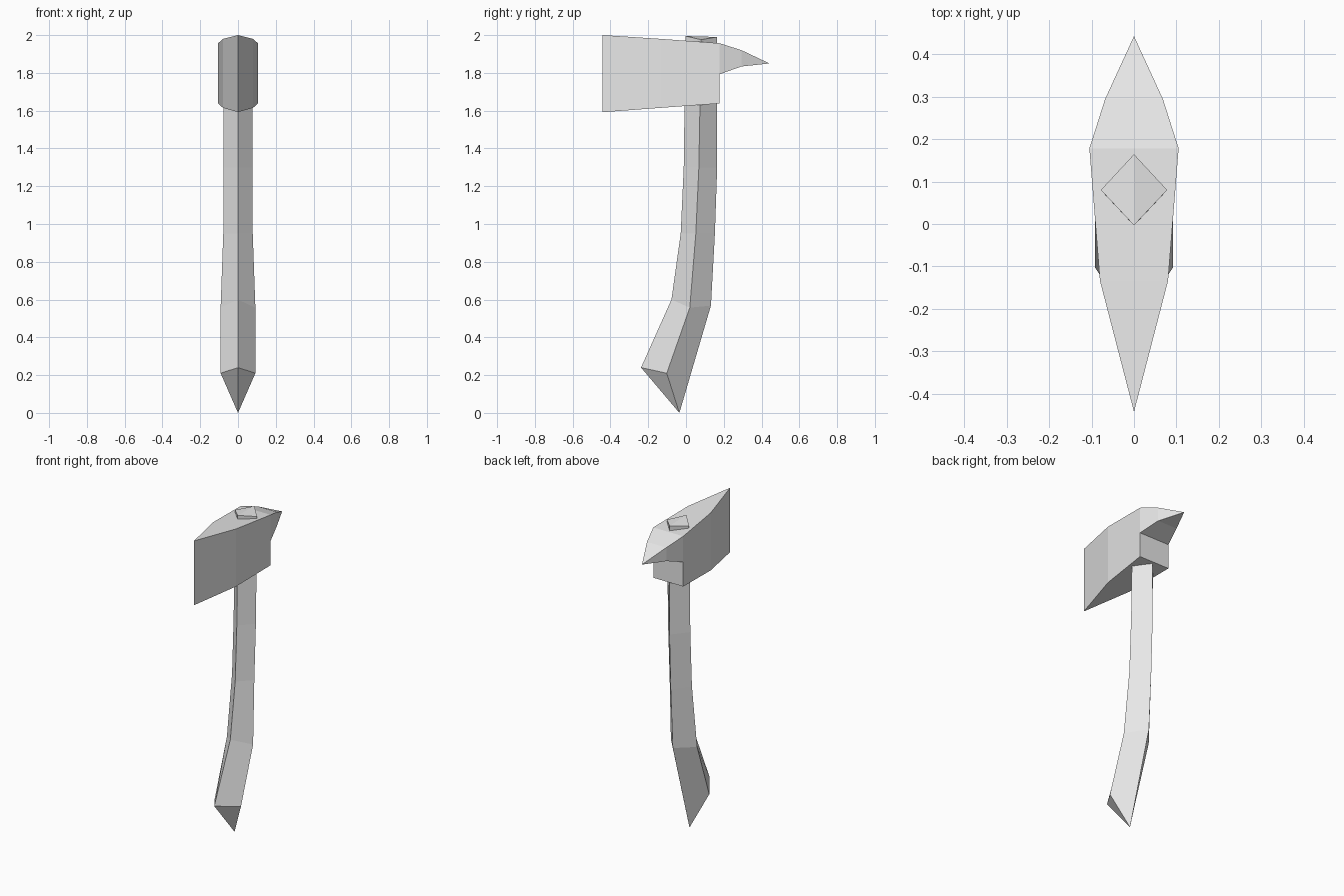
import bpy
import bmesh

default_cube = bpy.data.objects.get("Cube")
if default_cube:
    bpy.data.objects.remove(default_cube, do_unlink=True)

GREY = (0.8, 0.8, 0.8, 1.0)
grey = bpy.data.materials.new("plain_grey")
grey.use_nodes = True
grey.diffuse_color = GREY
grey.node_tree.nodes["Principled BSDF"].inputs["Base Color"].default_value = GREY


def skin(bm, rings):
    """Join four-point rings with quads."""
    for a, b in zip(rings, rings[1:]):
        for i in range(4):
            j = (i + 1) % 4
            bm.faces.new((a[i], a[j], b[j], b[i]))


def finish(name, bm):
    bmesh.ops.remove_doubles(bm, verts=bm.verts, dist=0.0005)
    bmesh.ops.recalc_face_normals(bm, faces=bm.faces)
    mesh = bpy.data.meshes.new(name)
    bm.to_mesh(mesh)
    bm.free()
    mesh.materials.append(grey)
    obj = bpy.data.objects.new(name, mesh)
    bpy.context.collection.objects.link(obj)
    return obj


# Handle: bent diamond section, each row is front (y, z), side (y, z), back (y, z), half width
handle_rows = [
    ((-0.003, 1.995), (0.08, 1.976), (0.164, 1.99), 0.078),
    ((-0.012, 1.3), (0.068, 1.3), (0.165, 1.3), 0.078),
    ((-0.028, 0.95), (0.052, 0.95), (0.153, 0.95), 0.078),
    ((-0.077, 0.6), (0.02, 0.557), (0.132, 0.568), 0.092),
    ((-0.238, 0.24), (-0.102, 0.21), (-0.035, 0.0), 0.092),
]
bm = bmesh.new()
rings = []
for front, side, back, w in handle_rows:
    points = [(0, *front), (w, *side), (0, *back), (-w, *side)]
    rings.append([bm.verts.new(p) for p in points])
skin(bm, rings)
# End caps creased from front to back
for f, l, b, r in (rings[0], rings[-1]):
    bm.faces.new((f, l, b))
    bm.faces.new((f, b, r))
finish("handle", bm)


def head_ring(bm, y, w, low, high):
    return [bm.verts.new(p) for p in
            ((-w, y, low), (w, y, low), (w, y, high), (-w, y, high))]


# Axe head: wedge blade widening to the poll, then a tapering spike
bm = bmesh.new()
blade = [head_ring(bm, *s) for s in (
    (-0.442, 0.0, 1.592, 2.0), (-0.134, 0.08, 1.615, 1.98), (0.178, 0.105, 1.638, 1.957))]
spike = [head_ring(bm, *s) for s in (
    (0.178, 0.105, 1.793, 1.957), (0.294, 0.068, 1.834, 1.92), (0.442, 0.0, 1.85, 1.85))]
skin(bm, blade[1:])
skin(bm, spike[:2])

# Cutting edge
edge_low, edge_high = blade[0][0], blade[0][2]
a, b, c, d = blade[1]
bm.faces.new((edge_low, b, c, edge_high))
bm.faces.new((edge_low, edge_high, d, a))
bm.faces.new((edge_low, a, b))
bm.faces.new((edge_high, c, d))

# Spike point
tip = spike[-1][0]
for i in range(4):
    bm.faces.new((spike[1][i], spike[1][(i + 1) % 4], tip))

# Flat back of the poll below the spike
bm.faces.new((blade[2][0], blade[2][1], spike[0][1], spike[0][0]))
bmesh.ops.delete(bm, geom=[v for v in bm.verts if not v.link_faces], context="VERTS")
finish("axe_head", bm)
